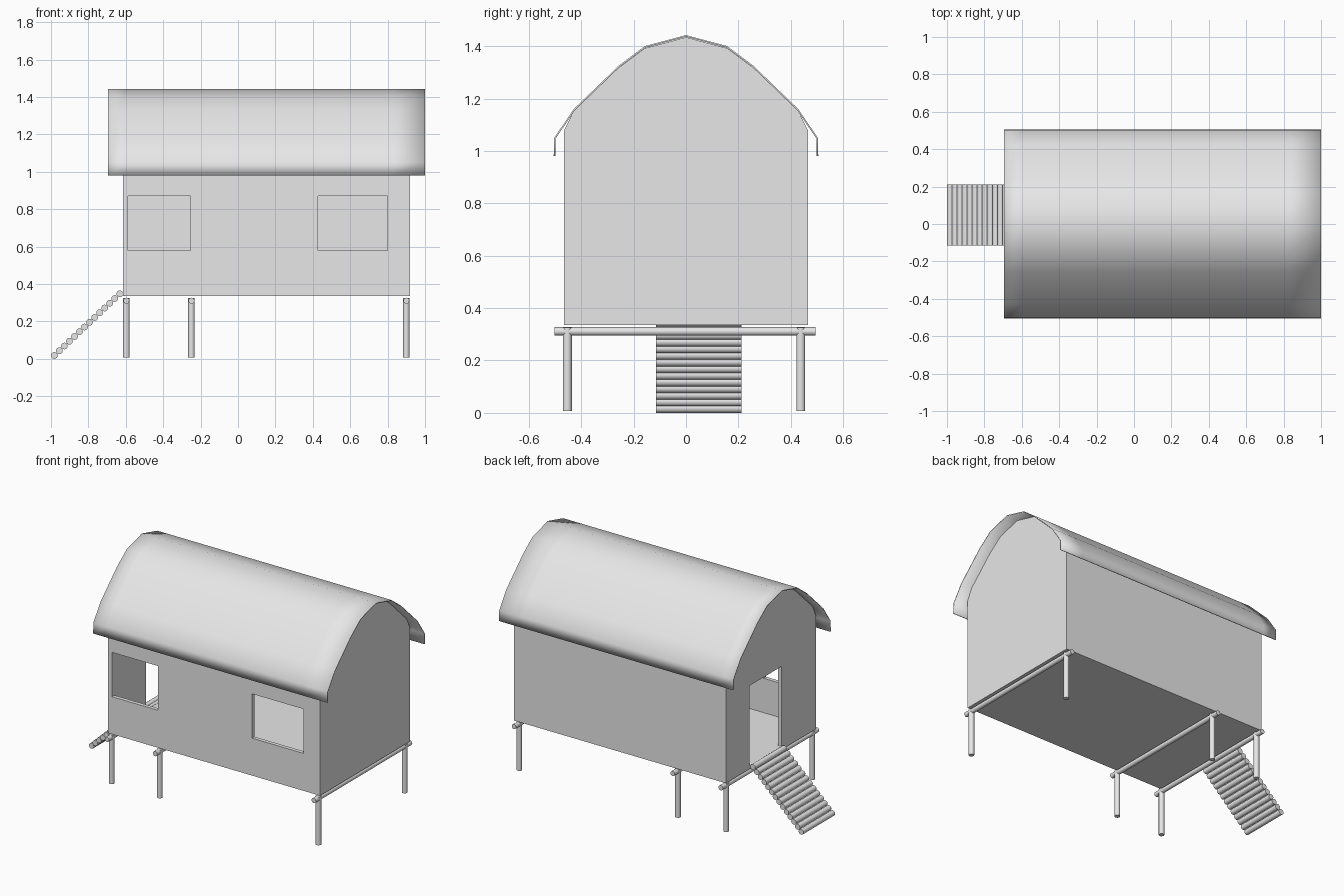
import bpy
import bmesh
import math
from mathutils import Vector

cube = bpy.data.objects.get("Cube")
if cube:
    bpy.data.objects.remove(cube, do_unlink=True)

# Single plain material
GREY = (0.8, 0.8, 0.8, 1.0)
grey = bpy.data.materials.new("light grey")
grey.use_nodes = True
grey.diffuse_color = GREY
grey.node_tree.nodes["Principled BSDF"].inputs["Base Color"].default_value = GREY


def make_object(name, bm, smooth=False):
    mesh = bpy.data.meshes.new(name)
    bm.to_mesh(mesh)
    bm.free()
    mesh.materials.append(grey)
    for poly in mesh.polygons:
        poly.use_smooth = smooth
    obj = bpy.data.objects.new(name, mesh)
    bpy.context.collection.objects.link(obj)
    return obj


def box(name, low, high):
    bm = bmesh.new()
    bmesh.ops.create_cube(bm, size=1)
    low, high = Vector(low), Vector(high)
    for v in bm.verts:
        v.co = (low + high) / 2 + v.co * (high - low)
    return make_object(name, bm)


def pole(name, start, end, radius):
    start, end = Vector(start), Vector(end)
    axis = end - start
    bm = bmesh.new()
    bmesh.ops.create_cone(bm, cap_ends=True, segments=16, radius1=radius,
                          radius2=radius, depth=axis.length)
    turn = axis.to_track_quat("Z", "Y")
    for v in bm.verts:
        v.co = turn @ v.co + (start + end) / 2
    obj = make_object(name, bm, True)
    bpy.context.view_layer.objects.active = obj
    bpy.ops.object.select_all(action="DESELECT")
    obj.select_set(True)
    bpy.ops.object.shade_smooth_by_angle(angle=math.radians(40))
    return obj


# Hut dimensions
X0, X1, Y, FLOOR, EAVE, T = -0.615, 0.92, 0.465, 0.335, 1.08, 0.025

# Walls and floor: a box hollowed out, with two windows and a doorway
walls = box("walls", (X0, -Y, FLOOR), (X1, Y, EAVE))
cutters = [
    box("room_cutter", (X0 + T, T - Y, FLOOR + 0.02), (X1 - T, Y - T, 1.3)),
    box("left_window_cutter", (-0.588, -0.6, 0.58), (-0.253, -0.4, 0.87)),
    box("right_window_cutter", (0.427, -0.6, 0.58), (0.80, -0.4, 0.87)),
    box("door_cutter", (-0.8, -0.11, FLOOR + 0.021), (-0.5, 0.22, 0.88)),
]
for cutter in cutters:
    cutter.hide_render = True
    cut = walls.modifiers.new(cutter.name, "BOOLEAN")
    cut.operation = "DIFFERENCE"
    cut.solver = "EXACT"
    cut.object = cutter
bpy.context.view_layer.update()
graph = bpy.context.evaluated_depsgraph_get()
walls_mesh = bpy.data.meshes.new_from_object(walls.evaluated_get(graph))
walls.modifiers.clear()
walls.data = walls_mesh
for cutter in cutters:
    bpy.data.objects.remove(cutter, do_unlink=True)

# Half profile of the arched roof, from eave to ridge, mirrored
half = [(0.505, 0.98), (0.503, 1.05), (0.428, 1.16), (0.257, 1.325), (0.157, 1.40)]
profile = [(-y, z) for y, z in half] + [(0, 1.442)] + [(y, z) for y, z in reversed(half)]

# Roof shell
bm = bmesh.new()
rows = [[bm.verts.new((x, y, z)) for y, z in profile] for x in (-0.695, -0.6, 0.83, 1.0)]
for a, b in zip(rows, rows[1:]):
    for j in range(len(profile) - 1):
        bm.faces.new((a[j], b[j], b[j + 1], a[j + 1]))
roof = make_object("roof", bm, True)
shell = roof.modifiers.new("thickness", "SOLIDIFY")
shell.thickness = 0.006
shell.offset = -1

# Gable ends that fill the arch above the walls
outline = [(-Y, EAVE)] + [(y, z - 0.008) for y, z in profile[2:-2]] + [(Y, EAVE)]
for name, x in (("door_gable", X0), ("rear_gable", X1 - T)):
    bm = bmesh.new()
    face = bm.faces.new([bm.verts.new((x, y, z)) for y, z in outline])
    out = bmesh.ops.extrude_face_region(bm, geom=[face])
    moved = [g for g in out["geom"] if isinstance(g, bmesh.types.BMVert)]
    bmesh.ops.translate(bm, verts=moved, vec=(T, 0, 0))
    bmesh.ops.recalc_face_normals(bm, faces=bm.faces)
    make_object(name, bm)

# Stilts with a cross beam over each pair
for label, x in (("door", -0.597), ("middle", -0.249), ("rear", 0.90)):
    pole(label + "_beam", (x, -0.502, 0.311), (x, 0.494, 0.311), 0.016)
    for side, y in (("front", -0.453), ("back", 0.438)):
        pole(f"{label}_{side}_stilt", (x, y, 0.008), (x, y, 0.325), 0.017)

# Ramp of round logs up to the doorway
LOGS = 14
for i in range(LOGS):
    f = i / (LOGS - 1)
    x, z = -0.982 + 0.35 * f, 0.018 + 0.33 * f
    pole(f"ramp_log_{i + 1}", (x, -0.114, z), (x, 0.212, z), 0.018)
